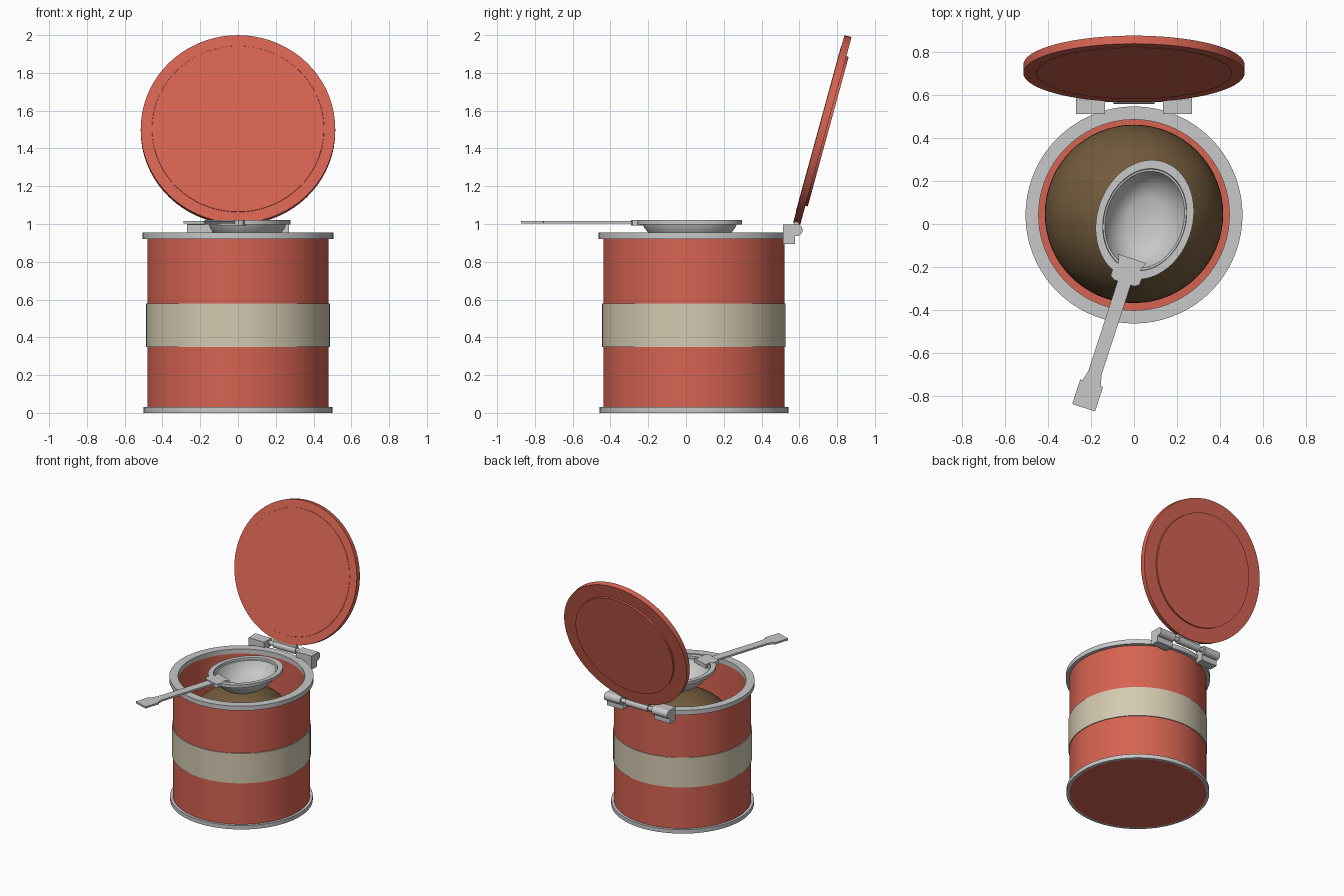
import bpy, bmesh, math
from mathutils import Matrix, Vector

cube = bpy.data.objects.get("Cube")
if cube:
    bpy.data.objects.remove(cube, do_unlink=True)


def material(name, rgb):
    m = bpy.data.materials.new(name)
    m.use_nodes = True
    m.diffuse_color = (*rgb, 1)
    m.node_tree.nodes["Principled BSDF"].inputs["Base Color"].default_value = (*rgb, 1)
    return m


RED = material("warm red", (0.67, 0.125, 0.085))
CREAM = material("cream", (0.66, 0.59, 0.44))
GREY = material("light grey", (0.57, 0.58, 0.57))
BROWN = material("coffee brown", (0.17, 0.105, 0.045))


def finish(bm, name, mat, loc=(0, 0, 0), rot=(0, 0, 0), smooth=True):
    bmesh.ops.recalc_face_normals(bm, faces=bm.faces)
    me = bpy.data.meshes.new(name)
    bm.to_mesh(me)
    bm.free()
    me.materials.append(mat)
    ob = bpy.data.objects.new(name, me)
    ob.location, ob.rotation_euler = loc, rot
    bpy.context.collection.objects.link(ob)
    if smooth:
        bpy.ops.object.select_all(action='DESELECT')
        ob.select_set(True)
        bpy.context.view_layer.objects.active = ob
        bpy.ops.object.shade_smooth_by_angle(angle=math.radians(35))
    return ob


def lathe(name, profile, mat, closed=False, stretch=1, steps=72, **kw):
    """Revolve (radius, z) points about z; closed joins the last point to the first."""
    bm = bmesh.new()
    vs = [bm.verts.new((r, 0, z)) for r, z in profile]
    pairs = list(zip(vs, vs[1:])) + ([(vs[-1], vs[0])] if closed else [])
    es = [bm.edges.new(p) for p in pairs]
    bmesh.ops.spin(bm, geom=vs + es, cent=(0, 0, 0), axis=(0, 0, 1),
                   angle=math.tau, steps=steps)
    bmesh.ops.remove_doubles(bm, verts=bm.verts, dist=1e-5)
    bmesh.ops.scale(bm, vec=(1, stretch, 1), verts=bm.verts)
    return finish(bm, name, mat, **kw)


def ring(name, r0, r1, z0, z1, mat, **kw):
    return lathe(name, [(r0, z0), (r1, z0), (r1, z1), (r0, z1)], mat, closed=True, **kw)


def box(name, lo, hi, mat):
    bm = bmesh.new()
    lo, hi = Vector(lo), Vector(hi)
    bmesh.ops.create_cube(bm, size=1, matrix=Matrix.Translation((lo + hi) / 2)
                          @ Matrix.Diagonal((*(hi - lo), 1)))
    return finish(bm, name, mat, smooth=False)


def rod(name, x0, x1, r, mat, y=0.585, z=0.968):
    prof = [(0, x0), (r, x0), (r, x1), (0, x1)]
    return lathe(name, prof, mat, steps=24, loc=(0, y, z), rot=(0, math.pi / 2, 0))


def plate(name, half, z0, z1, mat, **kw):
    """Symmetrical flat plate from (half width, distance) points along -y."""
    outline = [(w, -u) for w, u in half] + [(-w, -u) for w, u in reversed(half)]
    bm = bmesh.new()
    f = bm.faces.new([bm.verts.new((x, y, z0)) for x, y in outline])
    ext = bmesh.ops.extrude_face_region(bm, geom=[f])
    bmesh.ops.translate(bm, vec=(0, 0, z1 - z0),
                        verts=[v for v in ext["geom"] if isinstance(v, bmesh.types.BMVert)])
    return finish(bm, name, mat, smooth=False, **kw)


# Canister: open red tin, cream band, metal rings
C = (0, 0.042, 0)
lathe("canister_body", [(0, 0), (0.48, 0), (0.48, 0.94), (0.446, 0.94),
                        (0.446, 0.03), (0, 0.03)], RED, loc=C)
ring("label_band", 0.475, 0.486, 0.35, 0.58, CREAM, loc=C)
ring("bottom_ring", 0.478, 0.50, 0.0, 0.03, GREY, loc=C)
ring("top_rim", 0.444, 0.505, 0.92, 0.955, GREY, loc=C)

# Rounded mound of coffee inside
bm = bmesh.new()
bmesh.ops.create_uvsphere(bm, u_segments=64, v_segments=32, radius=0.415)
finish(bm, "coffee_mound", BROWN, loc=(0, 0.047, 0.46))

# Open lid, leaning back, with a raised disc on its outer side
lathe("lid", [(0, -0.002), (0.455, -0.002), (0.456, 0), (0.515, 0), (0.515, 0.039),
              (0.41, 0.039), (0.41, 0.052), (0, 0.052)], RED,
      loc=(0, 0.703, 1.503), rot=(math.radians(-105.3), 0, 0))

# Hinge: two brackets on the tin, knuckles, pin and lid lug
for side, s in (("right", -1), ("left", 1)):
    xs = sorted((s * 0.135, s * 0.27))
    box(f"hinge_bracket_{side}", (xs[0], 0.513, 0.893), (xs[1], 0.578, 0.998), GREY)
    rod(f"hinge_knuckle_{side}", *xs, 0.032, GREY)
rod("hinge_pin", -0.2, 0.2, 0.017, GREY)
rod("lid_knuckle", -0.095, 0.095, 0.027, GREY)
box("lid_lug", (-0.095, 0.572, 0.968), (0.095, 0.598, 1.015), GREY)

# Scoop: oval bowl, flat handle and collar
S = dict(loc=(0.05, 0.02, 0), rot=(0, 0, math.radians(-18)))
lathe("scoop_bowl", [(0, 0.878), (0.09, 0.878), (0.13, 0.905), (0.168, 0.945),
                     (0.19, 0.975), (0.198, 0.997), (0.222, 0.997), (0.222, 1.02),
                     (0.19, 1.02), (0.188, 1.005), (0.18, 1.003), (0.165, 0.965),
                     (0.13, 0.92), (0.083, 0.893), (0, 0.893)],
      GREY, stretch=1.275, **S)
plate("scoop_handle", [(0.032, 0.25), (0.032, 0.75), (0.045, 0.80),
                       (0.056, 0.80), (0.056, 0.92)], 1.002, 1.016, GREY, **S)
plate("scoop_collar", [(0.068, 0.19), (0.055, 0.225), (0.055, 0.25), (0.071, 0.25),
                       (0.071, 0.295), (0.05, 0.31)], 0.992, 1.022, GREY, **S)
